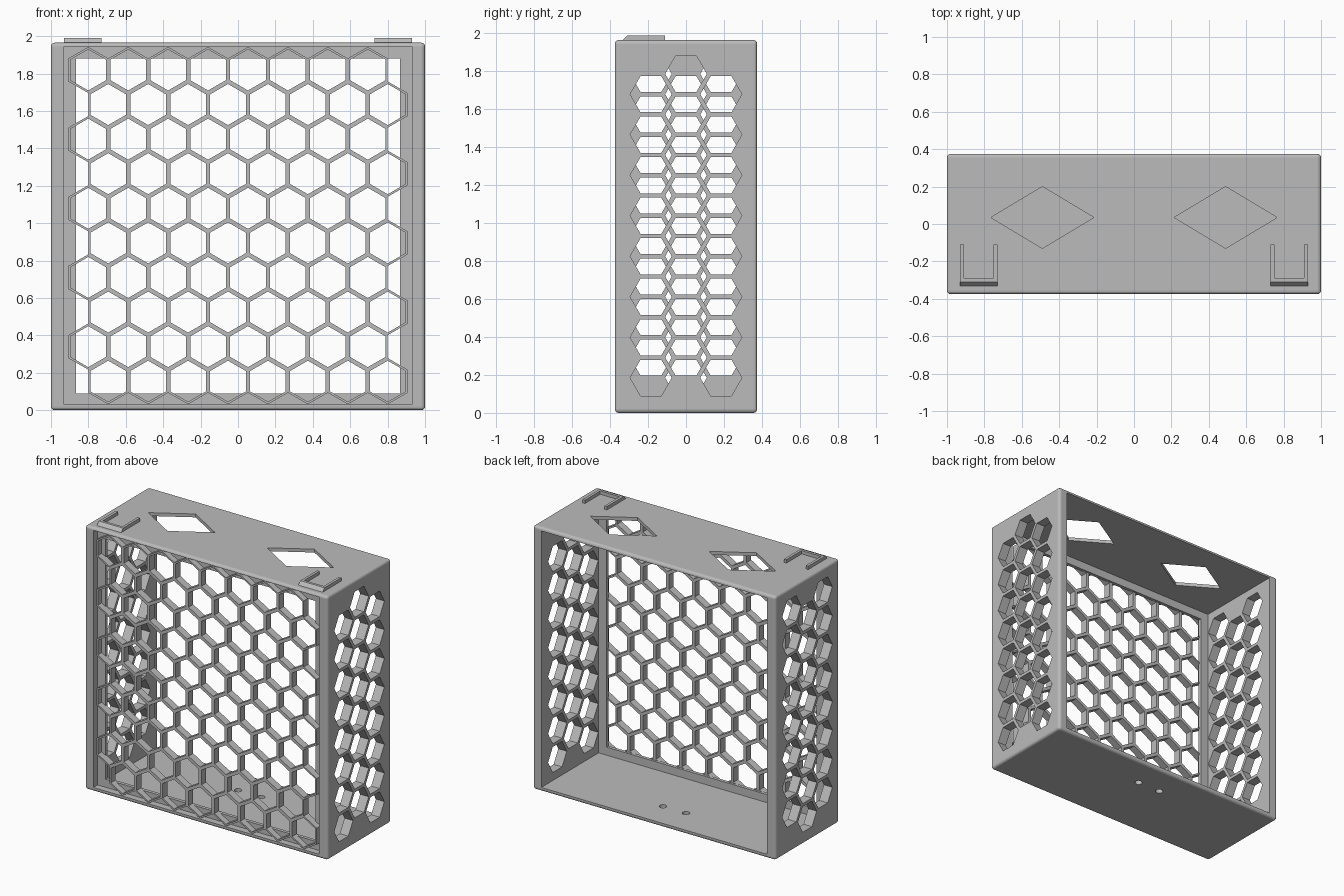
import bpy, bmesh
from math import sin, cos, pi, sqrt, radians
from mathutils import Vector

if "Cube" in bpy.data.objects:
    bpy.data.objects.remove(bpy.data.objects["Cube"], do_unlink=True)

TOP = 1.965            # height of the box without the corner tabs
FRONT, BACK = -0.375, 0.375
PITCH = 0.2135         # spacing of the honeycomb cells
ROW = PITCH * sqrt(3) / 2
HOLE = 0.19            # flat-to-flat size of a cell opening

grey = bpy.data.materials.new("plain_grey")
grey.use_nodes = True
grey.diffuse_color = (0.5, 0.5, 0.5, 1)
grey.node_tree.nodes["Principled BSDF"].inputs["Base Color"].default_value = (0.5, 0.5, 0.5, 1)


def make_object(name, bm):
    bmesh.ops.recalc_face_normals(bm, faces=bm.faces)
    mesh = bpy.data.meshes.new(name)
    bm.to_mesh(mesh)
    bm.free()
    mesh.materials.append(grey)
    obj = bpy.data.objects.new(name, mesh)
    bpy.context.collection.objects.link(obj)
    return obj


def add_prism(bm, points, depth):
    """Extrude a closed outline along the depth vector."""
    face = bm.faces.new([bm.verts.new(p) for p in points])
    ext = bmesh.ops.extrude_face_region(bm, geom=[face], use_keep_orig=True)
    verts = [g for g in ext["geom"] if isinstance(g, bmesh.types.BMVert)]
    bmesh.ops.translate(bm, vec=Vector(depth), verts=verts)


def add_box(bm, lo, hi):
    (x0, y0, z0), (x1, y1, z1) = lo, hi
    add_prism(bm, [(x0, y0, z0), (x1, y0, z0), (x1, y1, z0), (x0, y1, z0)], (0, 0, z1 - z0))


def ring_points(radius, count, turn=0):
    return [(radius * cos(turn + 2 * pi * i / count), radius * sin(turn + 2 * pi * i / count))
            for i in range(count)]


def cut(target, bm):
    """Subtract the given solid and bake the result."""
    cutter = make_object("cutter", bm)
    cutter.hide_render = True
    mod = target.modifiers.new("cut", 'BOOLEAN')
    mod.operation, mod.solver, mod.object = 'DIFFERENCE', 'EXACT', cutter
    graph = bpy.context.evaluated_depsgraph_get()
    baked = bpy.data.meshes.new_from_object(target.evaluated_get(graph))
    target.modifiers.clear()
    target.data = baked
    bpy.data.objects.remove(cutter, do_unlink=True)


# Box shell with softly rounded outer edges
bm = bmesh.new()
add_box(bm, (-1, FRONT, 0), (1, BACK, TOP))
bmesh.ops.recalc_face_normals(bm, faces=bm.faces)
bmesh.ops.bevel(bm, geom=bm.edges[:], offset=0.02, segments=4, profile=0.5, affect='EDGES')
shell = make_object("box_shell", bm)

# Open back, front recess and the lip between them
for lo, hi in (((-0.93, -0.30, 0.03), (0.93, 0.5, 1.94)),
               ((-0.93, -0.5, 0.03), (0.93, -0.325, 1.945)),
               ((-0.865, -0.4, 0.09), (0.865, -0.2, 1.88))):
    bm = bmesh.new()
    add_box(bm, lo, hi)
    cut(shell, bm)

# Honeycomb vents in the side walls, the right one flipped top to bottom
bm = bmesh.new()
for side in (1, -1):
    for col in (-1, 0, 1):
        raised = (col == 0) == (side == 1)
        for k in range(8):
            z = 0.185 + k * PITCH + (PITCH / 2 if raised else 0)
            add_prism(bm, [(side * 0.85, col * ROW + a, z + b)
                           for a, b in ring_points(HOLE / sqrt(3), 6)], (side * 0.3, 0, 0))
cut(shell, bm)

# Diamond openings in the top and two screw holes in the floor
bm = bmesh.new()
for side in (1, -1):
    cx, cy = side * 0.49, 0.035
    add_prism(bm, [(cx - 0.275, cy, 1.8), (cx, cy - 0.165, 1.8),
                   (cx + 0.275, cy, 1.8), (cx, cy + 0.165, 1.8)], (0, 0, 0.4))
    add_prism(bm, [(side * 0.095 - 0.01 + a, 0.15 + b, -0.1)
                   for a, b in ring_points(0.026, 24)], (0, 0, 0.2))
cut(shell, bm)

# Front grille: joined hexagon rings resting on the lip
bm = bmesh.new()
for row in range(10):
    shift = PITCH / 4 * (1 if row % 2 == 0 else -1)
    z = 0.155 + row * ROW
    for k in range(8):
        x = (k - 3.5) * PITCH + shift
        outer, inner = ([bm.verts.new((x + a, -0.37, z + b))
                         for a, b in ring_points(size / sqrt(3), 6, pi / 6)]
                        for size in (PITCH, HOLE))
        for i in range(6):
            j = (i + 1) % 6
            bm.faces.new((outer[i], outer[j], inner[j], inner[i]))
bmesh.ops.remove_doubles(bm, verts=bm.verts, dist=0.001)
ext = bmesh.ops.extrude_face_region(bm, geom=bm.faces[:], use_keep_orig=True)
bmesh.ops.translate(bm, vec=(0, 0.055, 0),
                    verts=[g for g in ext["geom"] if isinstance(g, bmesh.types.BMVert)])
# drop the walls trapped between neighbouring faces
inside = [f for f in bm.faces if all(len(e.link_faces) > 2 for e in f.edges)]
bmesh.ops.delete(bm, geom=inside, context='FACES')
make_object("front_grille", bm)

# U-shaped locating tabs on the top, with a sloped front
for side, name in ((1, "left_tab"), (-1, "right_tab")):
    bm = bmesh.new()
    x0, x1 = sorted((side * 0.73, side * 0.93))
    base, high = TOP - 0.005, 1.99
    for a in (x0, x1 - 0.02):
        add_box(bm, (a, -0.295, base), (a + 0.02, -0.11, high))
    add_prism(bm, [(x0, -0.337, base), (x0, -0.31, high), (x0, -0.29, high), (x0, -0.29, base)],
              (x1 - x0, 0, 0))
    make_object(name, bm)
